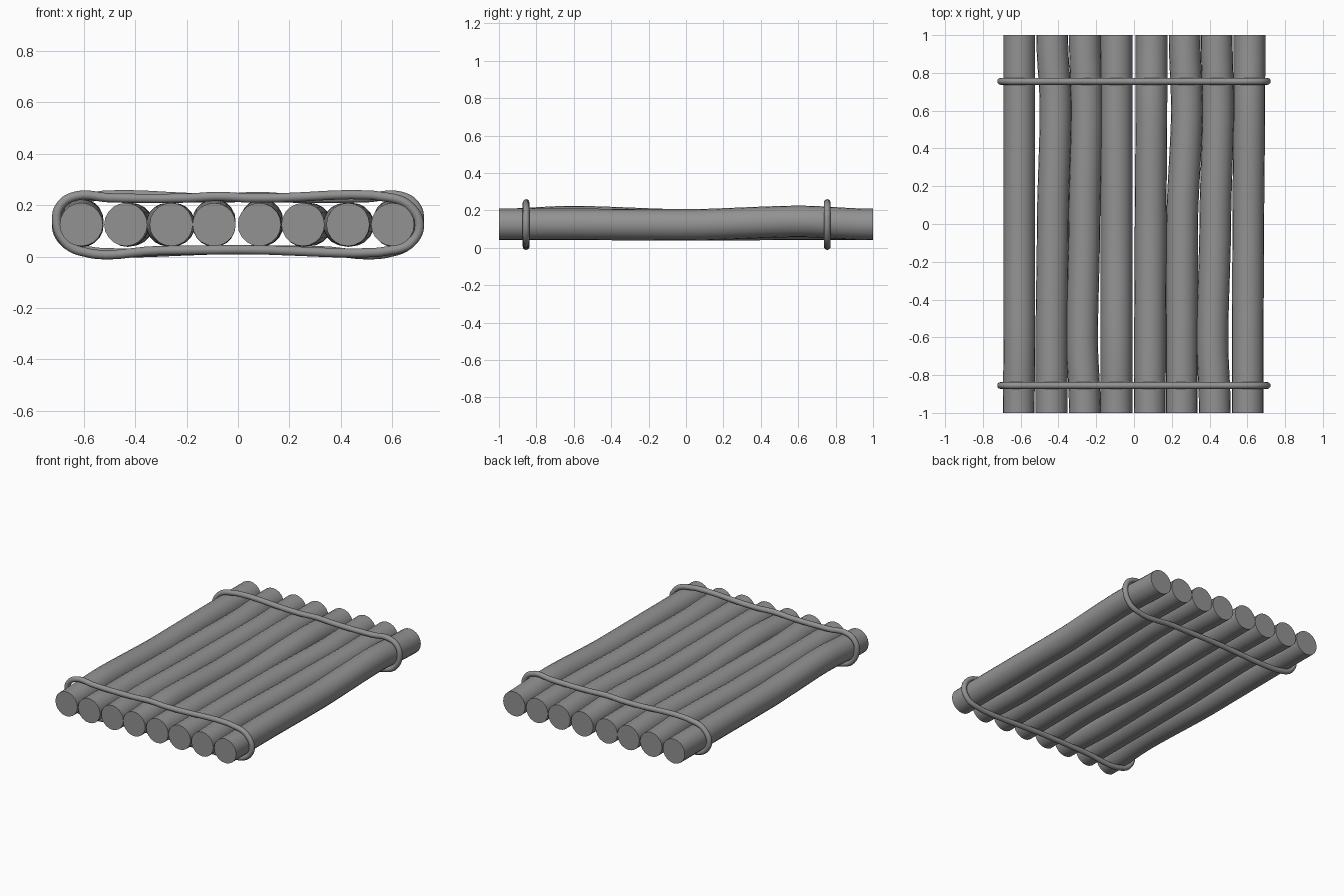
import bpy

cube = bpy.data.objects.get("Cube")
if cube:
    bpy.data.objects.remove(cube, do_unlink=True)

grey = bpy.data.materials.new("grey")
grey.use_nodes = True
colour = (0.29, 0.29, 0.29, 1)
grey.diffuse_color = colour
grey.node_tree.nodes["Principled BSDF"].inputs["Base Color"].default_value = colour


def tube(name, points, radius, closed=False, handle=0.0, sides=8, steps=6):
    """Sweep a circle along a path and turn it into a smooth mesh."""
    curve = bpy.data.curves.new(name, "CURVE")
    curve.dimensions = "3D"
    curve.bevel_depth = radius
    curve.bevel_resolution = sides // 2
    curve.resolution_u = steps
    curve.use_fill_caps = not closed
    spline = curve.splines.new("BEZIER")
    spline.bezier_points.add(len(points) - 1)
    spline.use_cyclic_u = closed
    for bp, (x, y, z) in zip(spline.bezier_points, points):
        bp.co = (x, y, z)
        if handle:
            bp.handle_left_type = bp.handle_right_type = "FREE"
            bp.handle_left = (x, y - handle, z)
            bp.handle_right = (x, y + handle, z)
        else:
            bp.handle_left_type = bp.handle_right_type = "AUTO"
    obj = bpy.data.objects.new(name, curve)
    bpy.context.collection.objects.link(obj)
    bpy.ops.object.select_all(action="DESELECT")
    obj.select_set(True)
    bpy.context.view_layer.objects.active = obj
    bpy.ops.object.convert(target="MESH")
    obj = bpy.context.view_layer.objects.active
    obj.data.materials.clear()
    obj.data.materials.append(grey)
    bpy.ops.object.shade_smooth_by_angle(angle=0.7)
    return obj


# Logs: sideways position at five stations, then lift near the front and back
stations = (-1, -0.6, 0, 0.6, 1)
logs = [
    ((-.61, -.607, -.607, -.607, -.607), .015, 0),
    ((-.437, -.437, -.43, -.415, -.433), 0, 0),
    ((-.26, -.275, -.263, -.25, -.26), 0, 0),
    ((-.093, -.093, -.093, -.093, -.093), .015, 0),
    ((.083, .085, .088, .092, .093), 0, .015),
    ((.253, .253, .255, .28, .268), 0, 0),
    ((.428, .415, .43, .445, .438), 0, 0),
    ((.602, .602, .605, .61, .612), 0, .016),
]
for i, (xs, front_lift, back_lift) in enumerate(logs):
    lifts = (0, front_lift, -.003, back_lift, 0)
    path = [(x, y, .125 + dz) for x, y, dz in zip(xs, stations, lifts)]
    tube(f"log_{i + 1}", path, .084, handle=.15, sides=16, steps=10)

# Ropes: the same loop round the logs, mirrored between the two ends
loop = [
    (0, .027), (.3, .024), (.62, .023), (.68, .065), (.706, .14), (.69, .2),
    (.63, .236), (.5, .229), (.2, .228), (.08, .234), (-.05, .228),
    (-.6, .228), (-.67, .195), (-.706, .125), (-.68, .06), (-.62, .028),
]
for name, y, side in (("front_rope", -.855, -1), ("back_rope", .755, 1)):
    tube(name, [(side * x, y, z) for x, z in loop], .018, closed=True)
